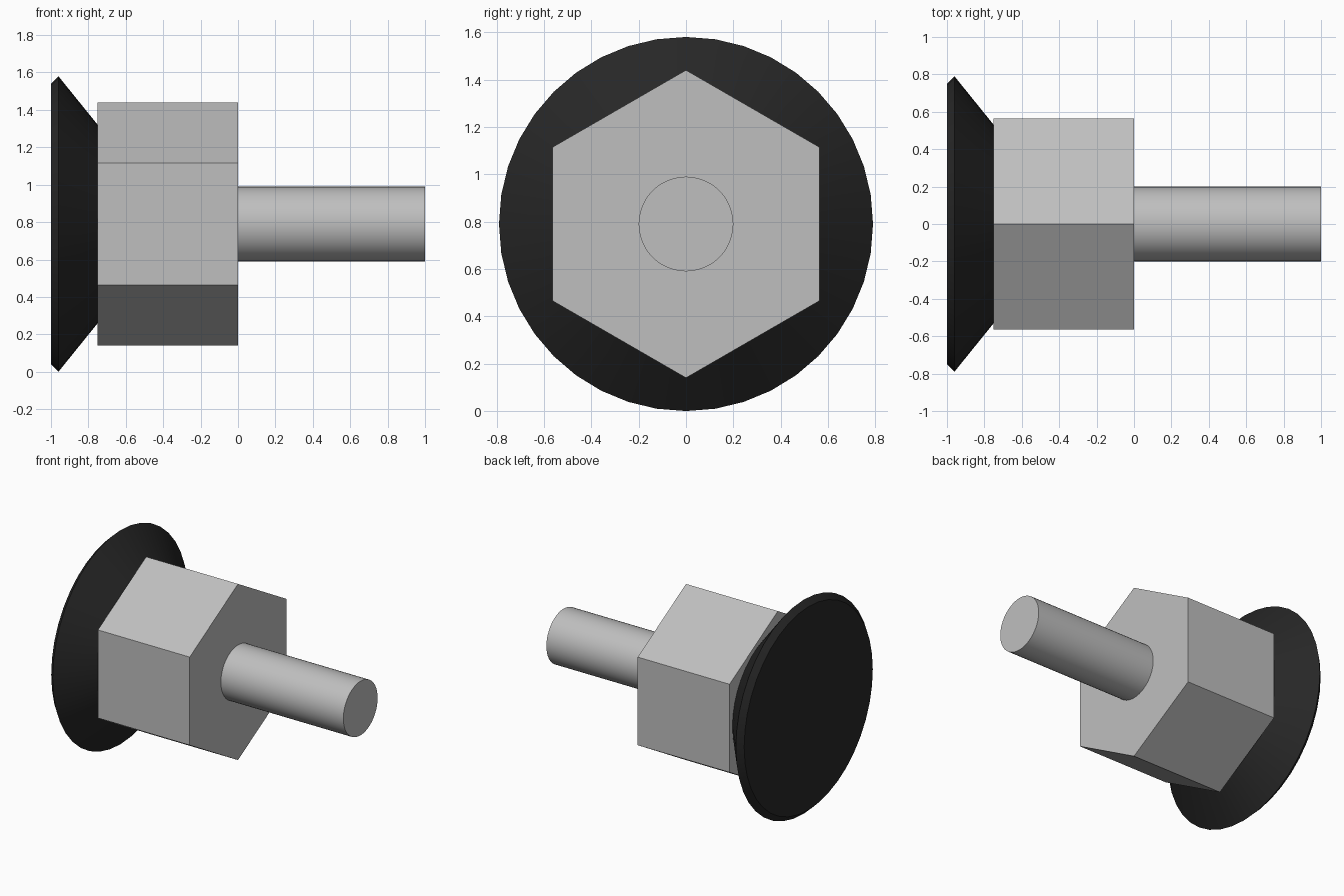
import bpy, bmesh, math

if "Cube" in bpy.data.objects:
    bpy.data.objects.remove(bpy.data.objects["Cube"], do_unlink=True)

AXIS_Z = 0.79  # height of the shared axis, which runs along x


def material(name, value):
    mat = bpy.data.materials.new(name)
    mat.use_nodes = True
    colour = (value, value, value, 1)
    mat.diffuse_color = colour
    mat.node_tree.nodes["Principled BSDF"].inputs["Base Color"].default_value = colour
    return mat


def turned_part(name, profile, sides, mat, smooth=True):
    """Closed solid around the x axis from (x, radius) points, first corner pointing up."""
    bm = bmesh.new()
    rings = []
    for x, r in profile:
        rings.append([bm.verts.new((x, r * math.sin(a), r * math.cos(a)))
                      for a in (2 * math.pi * i / sides for i in range(sides))])
    for lower, upper in zip(rings, rings[1:]):
        for i in range(sides):
            j = (i + 1) % sides
            bm.faces.new((lower[i], lower[j], upper[j], upper[i]))
    bm.faces.new(rings[0])
    bm.faces.new(rings[-1])
    bmesh.ops.recalc_face_normals(bm, faces=bm.faces)
    mesh = bpy.data.meshes.new(name)
    bm.to_mesh(mesh)
    bm.free()
    mesh.materials.append(mat)
    obj = bpy.data.objects.new(name, mesh)
    obj.location.z = AXIS_Z
    bpy.context.collection.objects.link(obj)
    if smooth:
        bpy.ops.object.select_all(action="DESELECT")
        obj.select_set(True)
        bpy.context.view_layer.objects.active = obj
        bpy.ops.object.shade_smooth_by_angle(angle=math.radians(30))
    return obj


steel = material("grey steel", 0.52)
rubber = material("black rubber", 0.02)

# Flared foot with a bevelled rim
turned_part("rubber_foot", [(-1.0, 0.75), (-0.96, 0.79), (-0.75, 0.53)], 40, rubber)
# Hexagonal body
turned_part("hex_body", [(-0.75, 0.65), (0.0, 0.65)], 6, steel, smooth=False)
# Plain round stud
turned_part("stud", [(0.0, 0.2), (1.0, 0.2)], 48, steel)
